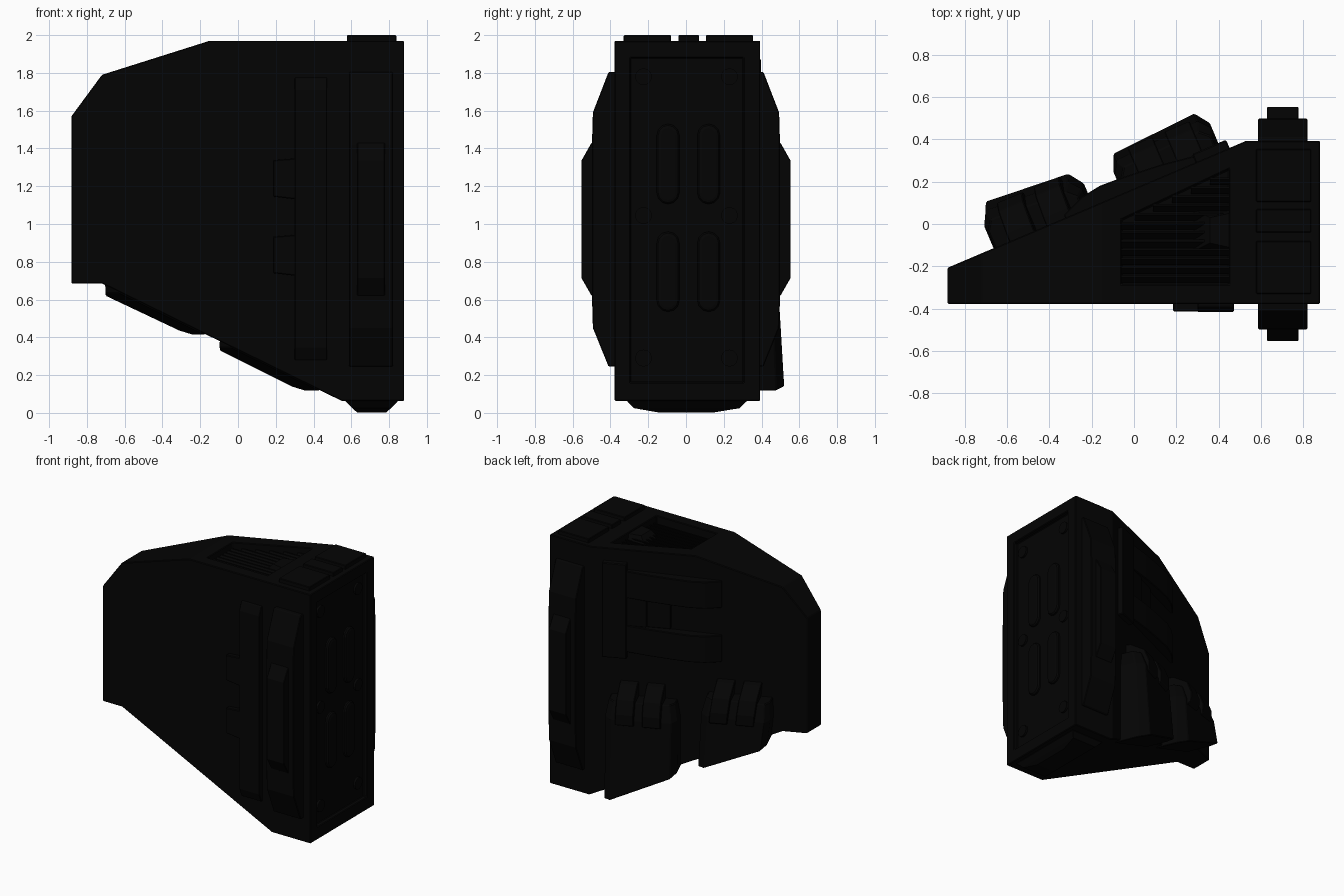
import bpy, bmesh, math
from mathutils import Vector

if "Cube" in bpy.data.objects:
    bpy.data.objects.remove(bpy.data.objects["Cube"])

mat = bpy.data.materials.new("near_black")
mat.diffuse_color = (0.0012, 0.0012, 0.0012, 1)
mat.use_nodes = True
mat.node_tree.nodes["Principled BSDF"].inputs["Base Color"].default_value = mat.diffuse_color

# Frame on the slanted back wall: s runs toward -x, t is up, n points outward
U, N = Vector((-0.92, -0.391, 0)), Vector((-0.391, 0.92, 0))
ORIGIN = Vector((0.53, 0.393, 0))


def wall(s, t, n):
    return ORIGIN + U * s + N * n + Vector((0, 0, t))


def loft(name, rings, bevel=0.0):
    """Skin a list of equal-length rings and cap both ends."""
    bm = bmesh.new()
    vs = [[bm.verts.new(p) for p in r] for r in rings]
    k = len(rings[0])
    for a, b in zip(vs, vs[1:]):
        for i in range(k):
            bm.faces.new((a[i], a[(i + 1) % k], b[(i + 1) % k], b[i]))
    bm.faces.new(vs[0])
    bm.faces.new(vs[-1])
    bmesh.ops.recalc_face_normals(bm, faces=bm.faces)
    me = bpy.data.meshes.new(name)
    bm.to_mesh(me)
    bm.free()
    ob = bpy.data.objects.new(name, me)
    bpy.context.collection.objects.link(ob)
    me.materials.append(mat)
    if bevel:
        m = ob.modifiers.new("edge", 'BEVEL')
        m.width, m.segments, m.limit_method = bevel, 1, 'ANGLE'
    return ob


def prism(name, pts, place, a, b, bevel=0.0):
    """Extrude 2D points between depths a and b; place maps (u, v, depth)."""
    return loft(name, [[place(u, v, d) for u, v in pts] for d in (a, b)], bevel)


def rect(u0, u1, v0, v1):
    return [(u0, v0), (u1, v0), (u1, v1), (u0, v1)]


def xz(u, v, d): return (u, d, v)
def yz(u, v, d): return (d, u, v)
def xy(u, v, d): return (u, v, d)


def cut(ob, cutter):
    m = ob.modifiers.new("cut", 'BOOLEAN')
    m.operation, m.object, m.solver = 'DIFFERENCE', cutter, 'EXACT'
    bpy.context.view_layer.objects.active = ob
    bpy.ops.object.modifier_apply(modifier=m.name)
    bpy.data.objects.remove(cutter)


# Main body: side outline with the slanted back sliced off
outline = [(-0.882, 0.685), (-0.72, 0.685), (0.55, 0.063), (0.88, 0.063),
           (0.88, 1.97), (-0.15, 1.97), (-0.72, 1.79), (-0.882, 1.57)]
body = prism("body", outline, xz, -0.378, 0.393)
bm = bmesh.new()
bm.from_mesh(body.data)
bmesh.ops.bisect_plane(bm, geom=bm.verts[:] + bm.edges[:] + bm.faces[:],
                       plane_co=ORIGIN, plane_no=N, clear_outer=True)
bmesh.ops.holes_fill(bm, edges=[e for e in bm.edges if e.is_boundary], sides=0)
bmesh.ops.recalc_face_normals(bm, faces=bm.faces)
bm.to_mesh(body.data)
bm.free()
vent = [(-0.06, -0.285), (0.45, -0.285), (0.45, 0.26), (-0.06, 0.02)]
cut(body, prism("vent_cutter", vent, xy, 1.875, 2.1))
cut(body, prism("end_cutter", rect(-0.295, 0.305, 0.16, 1.88), yz, 0.848, 1.0))
m = body.modifiers.new("edge", 'BEVEL')
m.width, m.segments, m.limit_method = 0.005, 1, 'ANGLE'

# Vent louvers, clipped by the slanted side, and the wedge housing among them
for i in range(12):
    y = -0.26 + i * 0.042
    x0 = -0.06 if y < 0.005 else -0.06 + (y - 0.005) * 0.51 / 0.24
    if x0 < 0.42:
        prism("louver", [(y - 0.018, 1.885), (y - 0.008, 1.885), (y + 0.018, 1.93), (y + 0.008, 1.93)],
              yz, x0, 0.45)
loft("vent_housing", [[(0.28, -0.13, 1.87), (0.45, -0.13, 1.87), (0.45, 0.07, 1.87), (0.28, 0.07, 1.87)],
                      [(0.36, -0.09, 1.96), (0.45, -0.11, 1.96), (0.45, 0.05, 1.96), (0.36, 0.03, 1.96)]])

# Bulged bands on front and back near the thick end
for side in (-1, 1):
    def band_place(u, v, d, k=side): return (d, k * u, v)
    prism("side_band", [(0.36, 0.245), (0.41, 0.245), (0.493, 0.45), (0.498, 0.62), (0.498, 1.42),
                        (0.493, 1.59), (0.41, 1.805), (0.36, 1.805)], band_place, 0.587, 0.82, 0.005)
    prism("band_ridge", [(0.47, 0.62), (0.50, 0.62), (0.554, 0.715), (0.554, 1.335),
                         (0.50, 1.43), (0.47, 1.43)], band_place, 0.63, 0.777, 0.004)

# Bottom skid
loft("bottom_skid", [[(x0, y0, z), (x1, y0, z), (x1, y1, z), (x0, y1, z)] for x0, x1, y0, y1, z in (
    (0.57, 0.845, -0.31, 0.32, 0.07), (0.57, 0.845, -0.31, 0.32, 0.06),
    (0.605, 0.81, -0.275, 0.285, 0.025), (0.63, 0.785, -0.15, 0.15, 0.003))])

# Top plates
for y0, y1 in ((-0.33, -0.08), (-0.04, 0.07), (0.105, 0.355)):
    prism("top_plate", rect(0.577, 0.838, y0, y1), xy, 1.95, 2.0, 0.004)

# Front strap with ramped foot and two tabs
prism("front_strap", [(-0.36, 0.28), (-0.39, 0.28), (-0.416, 0.345), (-0.416, 1.71),
                      (-0.39, 1.775), (-0.36, 1.775)], yz, 0.30, 0.472, 0.004)
for z in (0.725, 1.13):
    prism("front_tab", [(0.185, z + 0.015), (0.31, z), (0.31, z + 0.218), (0.185, z + 0.208)],
          xz, -0.36, -0.414, 0.005)


# End panel: rounded bars and bolts
def capsule(y, z0, z1, r):
    return [(y + r * math.cos(a), (z1 - r if i < 7 else z0 + r) + r * math.sin(a))
            for i in range(14) for a in [math.pi * (i if i < 7 else i - 1) / 6]]


for y in (-0.095, 0.12):
    for z in (0.535, 1.105):
        loft("end_bar", [[(x, p, q) for p, q in capsule(y, z + g, z + 0.425 - g, 0.06 - g)]
                         for x, g in ((0.84, 0), (0.86, 0), (0.87, 0.008), (0.874, 0.022))])
for y in (-0.225, 0.23):
    for z in (0.29, 1.045, 1.78):
        prism("end_bolt", [(y + 0.045 * math.cos(a * math.pi / 6), z + 0.045 * math.sin(a * math.pi / 6))
                           for a in range(12)], yz, 0.84, 0.864)

# Back wall: upright plate, two curved straps and a thin link plate
prism("back_plate", rect(0.085, 0.26, 1.15, 1.875), wall, -0.02, 0.042, 0.006)
for z in (1.2, 1.615):
    prof = [(0.25, -0.02), (0.25, 0.03), (0.42, 0.055), (0.60, 0.07), (0.72, 0.075),
            (0.82, 0.06), (0.93, 0.015), (0.93, -0.02)]
    prism("back_strap", prof, lambda s, n, d: wall(s, d - 0.03 * (s - 0.25), n), z, z + 0.205, 0.005)
prism("link_plate", rect(0.25, 0.40, 1.40, 1.62), wall, -0.02, 0.03, 0.005)
prism("link_plate_thin", rect(0.40, 0.57, 1.40, 1.62), wall, -0.02, 0.018, 0.004)

# Flared pods low on the back wall, each turned a little and gripped by two clamps
for s0, s1, top, n0, n1, lean in ((0.125, 0.635, 0.86, 0.215, 0.19, 0.0),
                                  (0.785, 1.28, 0.94, 0.186, 0.218, 0.03)):
    plan = [(s0, -0.05), (s0, n0 - 0.07), (s0 + 0.05, n0), (s1 - 0.035, n1), (s1, n1 - 0.08), (s1, -0.05)]
    low = [wall(s, 0.06 + 0.449 * s, n) for s, n in plan]
    mid = [wall(s + lean * 0.6, top - 0.12, n * 0.82) for s, n in plan]
    high = [wall(s0 + lean + 0.02 + (s - s0) * 0.92, top, n * 0.6) for s, n in plan]
    loft("pod", [low, mid, high], 0.006)
    for off in (0.085, 0.275):
        prism("pod_clamp", [(-0.02, top + 0.11), (0.04, top + 0.10), (0.15, top + 0.03), (0.19, top - 0.07),
                            (0.19, top - 0.15), (0.10, top - 0.2), (-0.02, top - 0.1)],
              lambda n, t, d: wall(d + lean * (t - top + 0.2) * 3, t, n), s0 + off, s0 + off + 0.13, 0.005)
